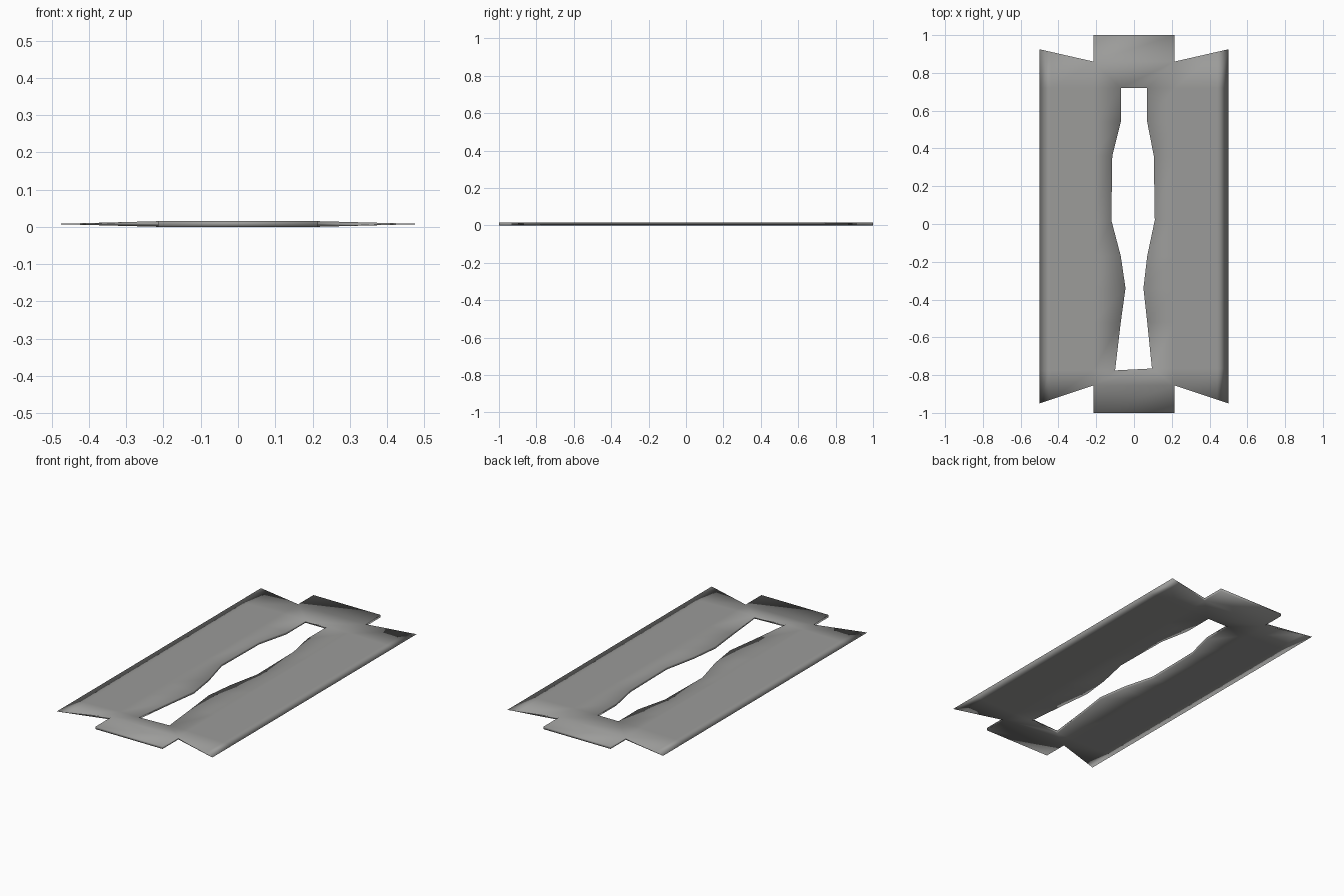
import bpy, bmesh

if "Cube" in bpy.data.objects:
    bpy.data.objects.remove(bpy.data.objects["Cube"])

HALF = 0.0075            # half of the plate thickness
TAB, BEVEL, EDGE = 0.215, 0.44, 0.5

# slot outline, top to bottom, for each side
slot = {
    1: [(0.07, 0.72), (0.07, 0.54), (0.105, 0.36), (0.11, 0.02),
        (0.07, -0.17), (0.05, -0.34), (0.07, -0.52), (0.095, -0.765)],
    -1: [(-0.07, 0.72), (-0.07, 0.54), (-0.115, 0.36), (-0.12, 0.02),
         (-0.07, -0.17), (-0.045, -0.34), (-0.07, -0.52), (-0.10, -0.775)],
}
# notch height and wing tip height at both ends
ENDS = {1: (0.86, 0.925), -1: (-0.855, -0.95)}

polys = []               # plan view polygons of the plate


def wing_row(s, y_in, y_out):
    """Points across one wing, from tab line to sharp edge."""
    t = (BEVEL - TAB) / (EDGE - TAB)
    return [(s * TAB, y_in), (s * BEVEL, y_in + t * (y_out - y_in)), (s * EDGE, y_out)]


# side strips and tapered wings
for s, pts in slot.items():
    rows = [wing_row(s, *ENDS[1])] + [wing_row(s, y, y) for _, y in pts] + [wing_row(s, *ENDS[-1])]
    for a, b in zip(rows, rows[1:]):
        for i in range(2):
            polys.append([a[i], a[i + 1], b[i + 1], b[i]])
    for i in range(len(pts) - 1):
        polys.append([pts[i], rows[i + 1][0], rows[i + 2][0], pts[i + 1]])
    polys.append([pts[0], rows[1][0], rows[0][0]])
    polys.append([pts[-1], rows[-2][0], rows[-1][0]])

# end bridges and tabs
for e, k in ((1, 0), (-1, -1)):
    n = ENDS[e][0]
    polys.append([slot[-1][k], slot[1][k], (TAB, n), (-TAB, n)])
    polys.append([(-TAB, n), (TAB, n), (TAB, e), (-TAB, e)])

bm = bmesh.new()
cache = {}


def vert(p, side):
    """Vertex on the top (1) or bottom (-1) skin; both meet at the sharp edge."""
    h = HALF * min(1, (EDGE - abs(p[0])) / (EDGE - TAB))
    key = (round(p[0], 4), round(p[1], 4), side if h > 1e-6 else 0)
    if key not in cache:
        cache[key] = bm.verts.new((p[0], p[1], HALF + side * h))
    return cache[key]


# top and bottom skins, consistently wound
count = {}
for poly in polys:
    area = sum(a[0] * b[1] - b[0] * a[1] for a, b in zip(poly, poly[1:] + poly[:1]))
    if area < 0:
        poly = poly[::-1]
    bm.faces.new([vert(p, 1) for p in poly])
    bm.faces.new([vert(p, -1) for p in reversed(poly)])
    for a, b in zip(poly, poly[1:] + poly[:1]):
        key = frozenset((round(x, 4), round(y, 4)) for x, y in (a, b))
        count.setdefault(key, []).append((a, b))

# thin walls around the outline and the slot
for uses in count.values():
    if len(uses) == 1:
        a, b = uses[0]
        ring = [vert(b, 1), vert(a, 1), vert(a, -1), vert(b, -1)]
        ring = list(dict.fromkeys(ring))
        if len(ring) > 2:
            bm.faces.new(ring)

for f in bm.faces:
    f.smooth = True
mesh = bpy.data.meshes.new("blade")
bm.to_mesh(mesh)
bm.free()

steel = bpy.data.materials.new("steel grey")
steel.diffuse_color = (0.33, 0.33, 0.322, 1)
steel.use_nodes = True
steel.node_tree.nodes["Principled BSDF"].inputs["Base Color"].default_value = steel.diffuse_color
mesh.materials.append(steel)
bpy.context.collection.objects.link(bpy.data.objects.new("blade", mesh))
